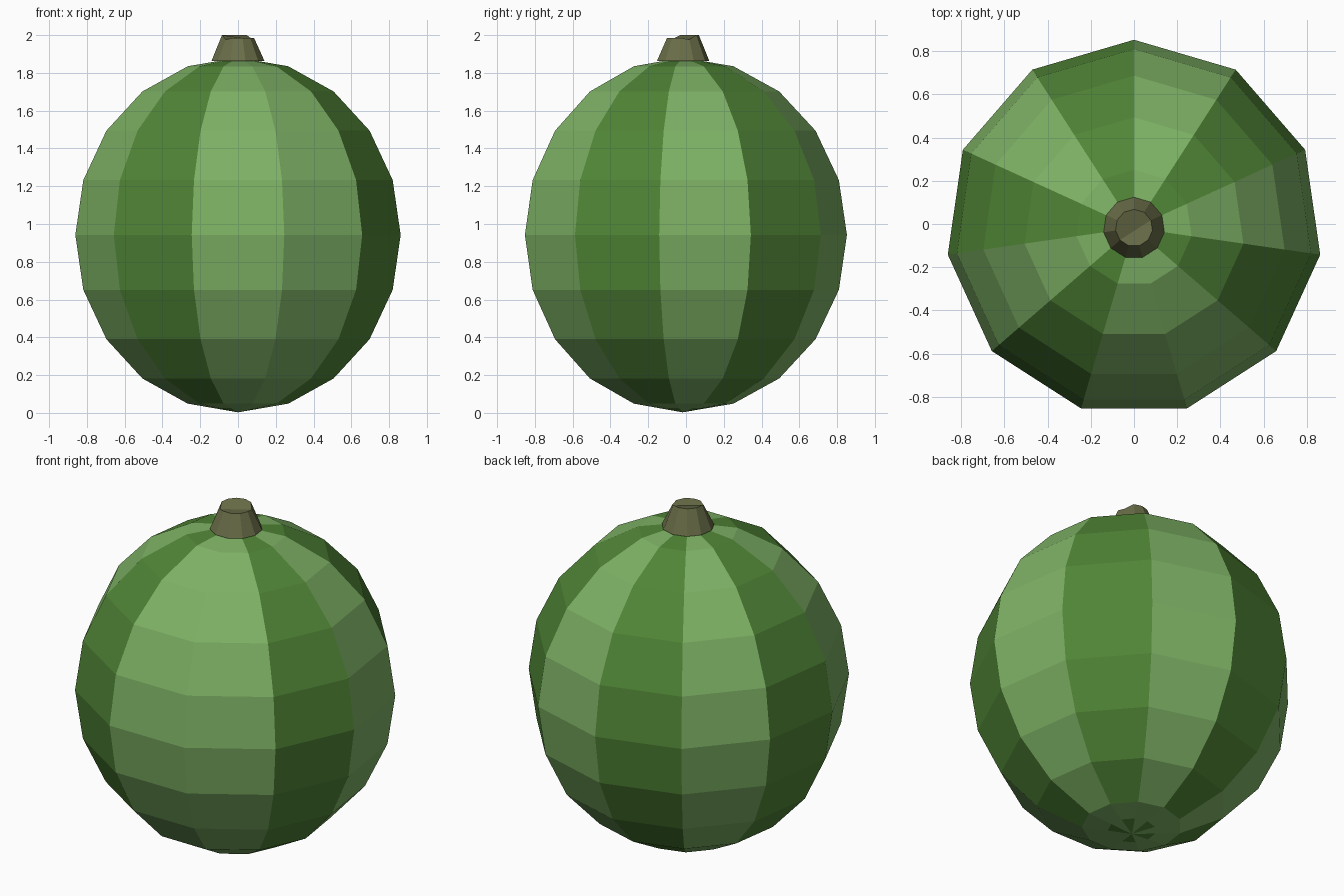
import bpy, bmesh, math

if "Cube" in bpy.data.objects:
    bpy.data.objects.remove(bpy.data.objects["Cube"])

SIDES = 11
CY = -0.018          # centre of the 11-sided body in y


def material(name, rgb):
    m = bpy.data.materials.new(name)
    lin = [((c / 255 + 0.055) / 1.055) ** 2.4 for c in rgb]
    m.diffuse_color = (*lin, 1)
    m.use_nodes = True
    m.node_tree.nodes["Principled BSDF"].inputs["Base Color"].default_value = m.diffuse_color
    return m


light = material("light green rind", (126, 178, 101))
dark = material("dark green stripe", (80, 133, 54))
brown = material("olive brown stem", (106, 110, 72))


def ring(bm, r, z):
    # z may be a number or a function of the side index
    out = []
    for k in range(SIDES):
        a = math.radians(90) - k * math.tau / SIDES
        h = z(k) if callable(z) else z
        out.append(bm.verts.new((r * math.cos(a), CY + r * math.sin(a), h)))
    return out


def band(bm, low, high, mat_rule):
    for k in range(SIDES):
        n = (k + 1) % SIDES
        f = bm.faces.new((low[k], high[k], high[n], low[n]))
        f.material_index = mat_rule(k)


def finish(bm, name, mats):
    bmesh.ops.recalc_face_normals(bm, faces=bm.faces)
    me = bpy.data.meshes.new(name)
    bm.to_mesh(me)
    bm.free()
    for m in mats:
        me.materials.append(m)
    ob = bpy.data.objects.new(name, me)
    bpy.context.collection.objects.link(ob)


def stripe(k):
    # alternating stripes, with two light ones meeting at the front
    return int(k in (1, 3, 6, 8, 10))


# Melon body: ten latitude bands, poles closed with fans
R, RZ, CZ = 0.87, 0.939, 0.942
bm = bmesh.new()
rings = [ring(bm, R * math.sin(math.pi * i / 10), CZ - RZ * math.cos(math.pi * i / 10))
         for i in range(1, 10)]
for lo, hi in zip(rings, rings[1:]):
    band(bm, lo, hi, stripe)

# Underside: light collar around a small dark star
z0 = CZ - RZ
z1 = CZ - RZ * math.cos(math.pi / 10)
star = ring(bm, 0.13, z0 + (z1 - z0) * 0.13 / (R * math.sin(math.pi / 10)))
band(bm, star, rings[0], lambda k: 0)
for edge, z in ((star, z0), (rings[-1], CZ + RZ)):
    pole = bm.verts.new((0, CY, z))
    for k in range(SIDES):
        f = bm.faces.new((pole, edge[k], edge[(k + 1) % SIDES]))
        f.material_index = stripe(k)
finish(bm, "melon_body", [light, dark])


# Stem: tapered, with a cut top folded along a shallow valley
def stem_top(k):
    if k in (2, 7):
        return 1.977
    return 1.985 if 2 < k < 7 else 2.0


bm = bmesh.new()
base = ring(bm, 0.142, 1.862)
top = ring(bm, 0.086, stem_top)
band(bm, base, top, lambda k: 0)
bm.faces.new(top[2:8])
bm.faces.new(top[7:] + top[:3])
bm.faces.new(base)
finish(bm, "stem", [brown])
